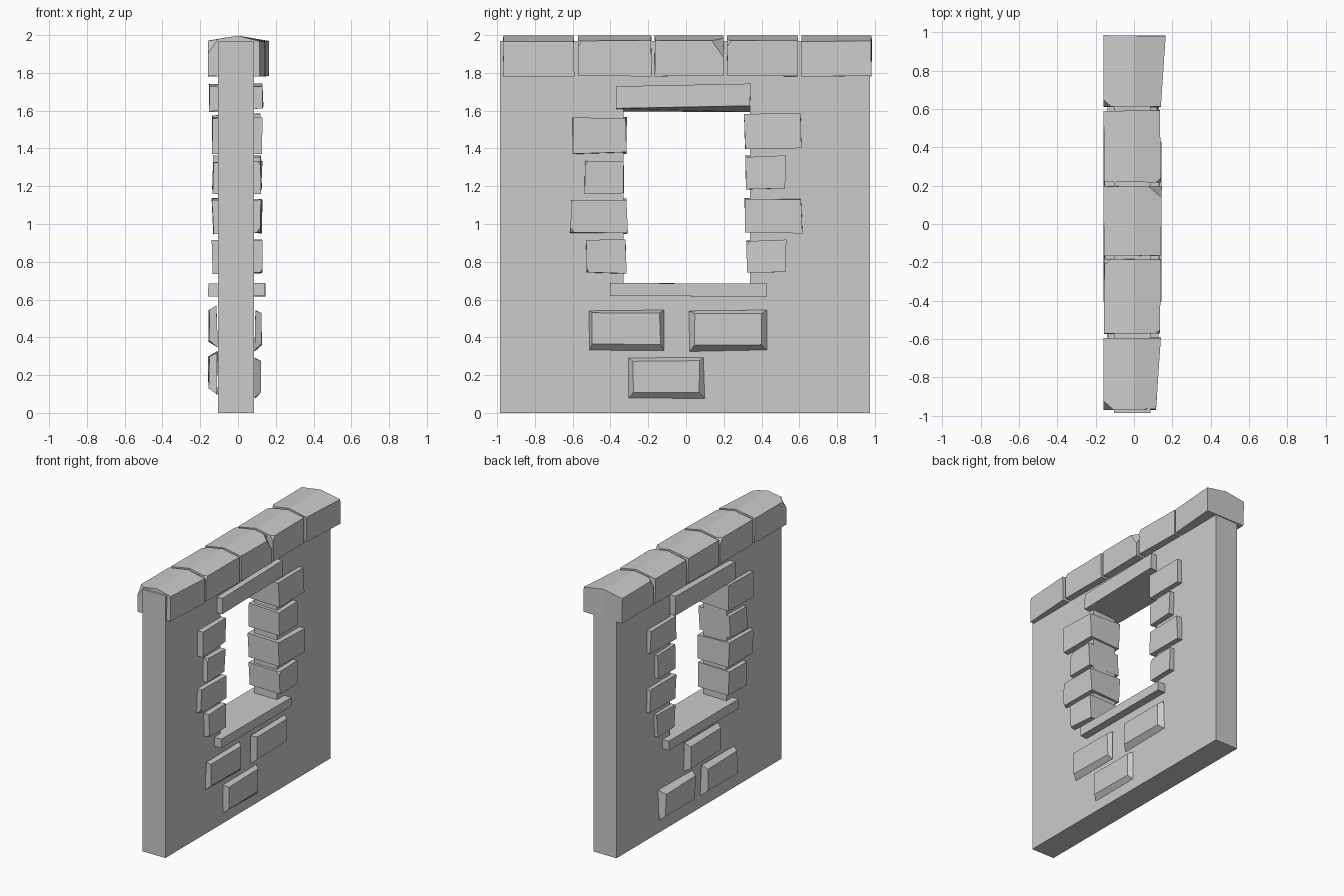
import bpy, bmesh, random
from mathutils import Vector

random.seed(4)
if "Cube" in bpy.data.objects:
    bpy.data.objects.remove(bpy.data.objects["Cube"])

GREY = (0.6, 0.6, 0.6, 1)
stone_mat = bpy.data.materials.new("grey_stone")
stone_mat.use_nodes = True
stone_mat.diffuse_color = GREY
stone_mat.node_tree.nodes["Principled BSDF"].inputs["Base Color"].default_value = GREY

BACK, FACE = -0.105, 0.085      # the two broad faces of the wall


def finish(bm, name):
    bmesh.ops.recalc_face_normals(bm, faces=bm.faces)
    mesh = bpy.data.meshes.new(name)
    bm.to_mesh(mesh)
    bm.free()
    mesh.materials.append(stone_mat)
    obj = bpy.data.objects.new(name, mesh)
    bpy.context.collection.objects.link(obj)
    return obj


def cut(bm, point, normal, clear=True):
    """Slice a mesh by a plane and cap the hole on the outer side."""
    geom = bm.verts[:] + bm.edges[:] + bm.faces[:]
    res = bmesh.ops.bisect_plane(bm, geom=geom, plane_co=point, plane_no=normal,
                                 clear_outer=clear)
    if clear:
        edges = [e for e in res["geom_cut"] if isinstance(e, bmesh.types.BMEdge)]
        if edges:
            bmesh.ops.contextual_create(bm, geom=edges)


def stone(name, xs, ys, zs, chips=(), jitter=0.006, crown=0, shape=None):
    """Rough block; chips are (corner signs, size) and crown raises a ridge."""
    bm = bmesh.new()
    bmesh.ops.create_cube(bm, size=2)
    mid = Vector([(a + b) / 2 for a, b in (xs, ys, zs)])
    half = Vector([(b - a) / 2 for a, b in (xs, ys, zs)])
    for v in bm.verts:
        signs = v.co.copy()
        v.co = mid + signs * half
        v.co -= Vector([s * random.uniform(0, jitter) for s in signs])
        if shape:
            shape(v.co, signs)
    if crown:
        cut(bm, (0, 0, 0), (1, 0, 0), clear=False)
        for v in bm.verts:
            if v.co.z > mid.z and abs(v.co.x) < 0.01:
                v.co.z = zs[1] + crown
    for signs, size in chips:
        s = Vector(signs)
        corner = mid + s * half
        cut(bm, corner - Vector((s.x * size, 0, 0)), Vector((s.x, s.y, s.z * 0.7)).normalized())
    return finish(bm, name)


# Wall slab with a window opening
bm = bmesh.new()
rings = [[bm.verts.new((BACK, y, z)) for y, z in ((a, c), (b, c), (b, d), (a, d))]
         for a, b, c, d in ((-0.985, 0.975, 0, 1.97), (-0.33, 0.34, 0.66, 1.64))]
outer, inner = rings
sides = [bm.faces.new((outer[i], outer[i - 3], inner[i - 3], inner[i])) for i in range(4)]
res = bmesh.ops.extrude_face_region(bm, geom=sides, use_keep_orig=True)
for v in res["geom"]:
    if isinstance(v, bmesh.types.BMVert):
        v.co.x = FACE
finish(bm, "wall")

# Coping stones along the top: y range, widths at each end of the +x side, chips
coping = [
    (-0.97, -0.59, 0.115, 0.14, [((-1, -1, 1), 0.05)]),
    (-0.575, -0.18, 0.135, 0.14, [((-1, 1, 1), 0.04), ((1, -1, 1), 0.03)]),
    (-0.17, 0.20, 0.14, 0.145, [((1, 1, 1), 0.06)]),
    (0.215, 0.595, 0.14, 0.135, [((1, -1, 1), 0.025)]),
    (0.61, 0.985, 0.14, 0.165, [((-1, -1, 1), 0.04)]),
]
for i, (y0, y1, w0, w1, chips) in enumerate(coping):
    def flare(co, s, w0=w0, w1=w1):
        if s.x > 0:
            co.x = w1 if s.y > 0 else w0
    stone(f"coping_stone_{i + 1}", (-0.16, 0.14), (y0, y1), (1.78, 1.972),
          chips, crown=0.025, shape=flare)

# Stones on both sides of the window, passing through the wall
jambs = {
    "right": [(-0.61, -0.31, 1.37, 1.57, (1, -1, 1), 0.01),
              (-0.545, -0.32, 1.155, 1.335, (1, -1, 1), 0.04),
              (-0.615, -0.305, 0.945, 1.135, (1, -1, -1), 0.04),
              (-0.535, -0.31, 0.735, 0.92, (1, -1, -1), 0.03)],
    "left": [(0.305, 0.615, 1.395, 1.585, (1, -1, -1), 0.025),
             (0.31, 0.535, 1.18, 1.365, (1, 1, 1), 0.02),
             (0.31, 0.62, 0.95, 1.14, (-1, 1, 1), 0.03),
             (0.315, 0.535, 0.735, 0.92, (1, -1, 1), 0.04)],
}
for side, rows in jambs.items():
    for i, (y0, y1, z0, z1, corner, size) in enumerate(rows):
        stone(f"{side}_jamb_stone_{i + 1}", (-0.14, 0.13), (y0, y1), (z0, z1),
              [(corner, size)], jitter=0.012)


# Lintel with a sloping underside, and a slightly hollowed sill
def lintel_shape(co, s):
    if s.z < 0 and s.x > 0:
        co.z += 0.03 if s.y > 0 else 0.02
    elif s.z > 0 and s.y < 0:
        co.z -= 0.015


stone("lintel", (-0.155, 0.135), (-0.375, 0.345), (1.59, 1.745),
      [((1, 1, 1), 0.015)], shape=lintel_shape)
stone("sill", (-0.16, 0.145), (-0.405, 0.43), (0.615, 0.688), [((1, -1, 1), 0.01)],
      jitter=0.004)


# Raised bricks under the window, bevelled towards their outer face
def brick(name, direction, depth, y0, y1, z0, z1):
    base = FACE if direction > 0 else BACK

    def taper(co, s):
        if s.x == direction:
            co.y -= s.y * 0.022
            co.z -= s.z * (0.018 if s.z > 0 else 0.032)
    stone(name, sorted((base, base + direction * depth)), (y0, y1), (z0, z1),
          jitter=0.01, shape=taper)


brick("left_brick_1", 1, 0.045, -0.52, -0.11, 0.325, 0.55)
brick("left_brick_2", 1, 0.047, 0.015, 0.43, 0.325, 0.55)
brick("left_brick_3", 1, 0.04, -0.31, 0.10, 0.07, 0.30)
brick("right_brick_1", -1, 0.055, 0.08, 0.49, 0.095, 0.325)
brick("right_brick_2", -1, 0.055, -0.42, -0.01, 0.095, 0.325)
brick("right_brick_3", -1, 0.055, -0.22, 0.19, 0.345, 0.57)
